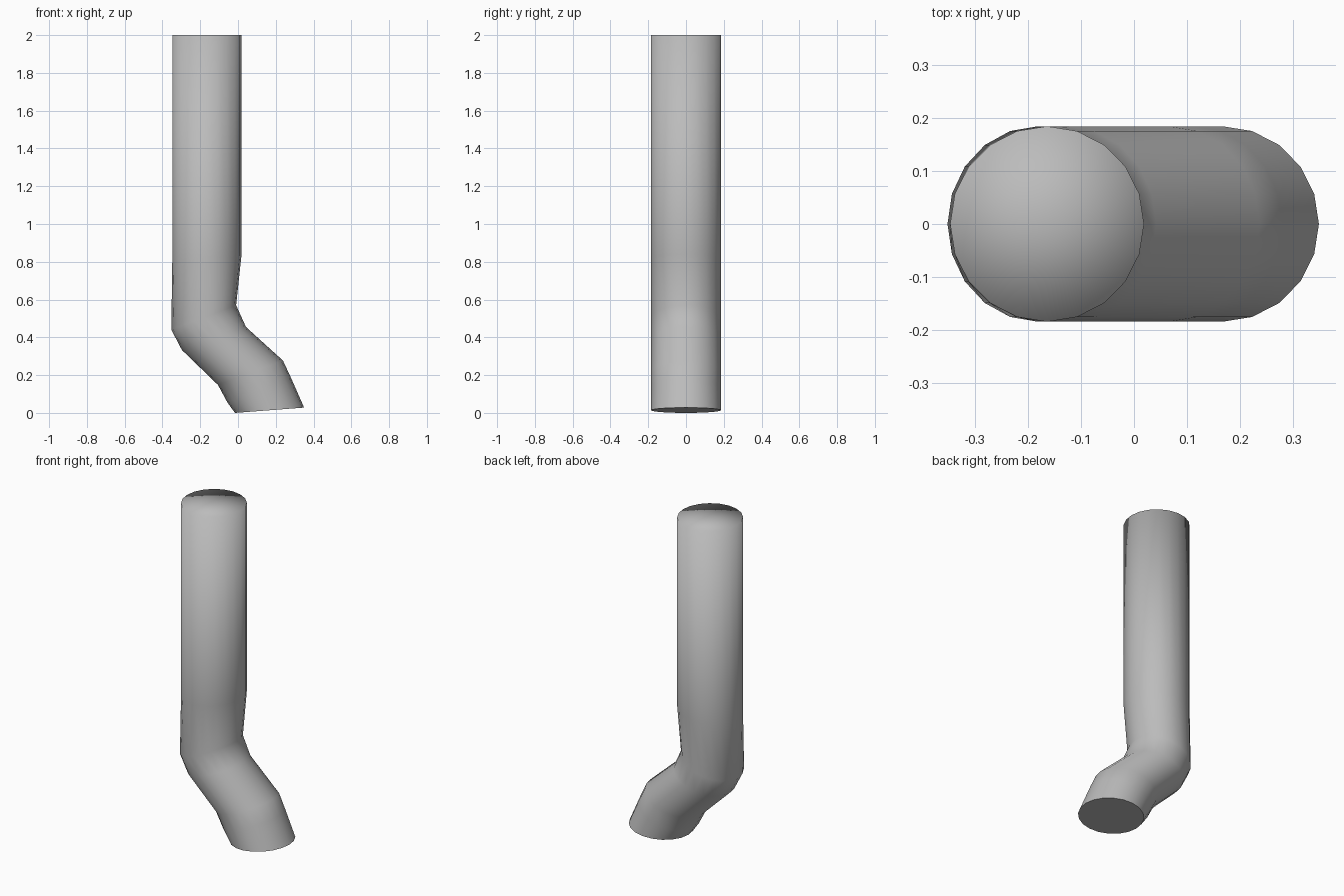
import bpy
import bmesh
import math
from mathutils import Vector

cube = bpy.data.objects.get("Cube")
if cube:
    bpy.data.objects.remove(cube, do_unlink=True)

SIDES = 20
RADIUS = 0.185

# Material
metal = bpy.data.materials.new("grey metal")
metal.use_nodes = True
grey = (0.5, 0.5, 0.5, 1)
metal.diffuse_color = grey
metal.node_tree.nodes["Principled BSDF"].inputs["Base Color"].default_value = grey

# Pipe cross-sections from top to bottom: left (x, z) and right (x, z) ends
sections = [
    ((-0.348, 2.0), (0.019, 2.0)),
    ((-0.348, 0.80), (0.019, 0.84)),
    ((-0.353, 0.44), (-0.01, 0.57)),
    ((-0.297, 0.333), (0.042, 0.455)),
    ((-0.106, 0.148), (0.238, 0.277)),
    ((-0.056, 0.055), (0.28, 0.187)),
    ((-0.016, 0.0), (0.35, 0.028)),
]


def add_ring(bm, start, end):
    a = Vector((start[0], 0, start[1]))
    b = Vector((end[0], 0, end[1]))
    centre, half = (a + b) / 2, (b - a) / 2
    ring = []
    for i in range(SIDES):
        t = math.tau * i / SIDES
        ring.append(bm.verts.new(centre + half * math.cos(t)
                                 + Vector((0, RADIUS * math.sin(t), 0))))
    return ring, centre


bm = bmesh.new()
rings = [add_ring(bm, *s) for s in sections]

# Pipe wall
for (upper, _), (lower, _) in zip(rings, rings[1:]):
    for i in range(SIDES):
        j = (i + 1) % SIDES
        bm.faces.new((upper[i], lower[i], lower[j], upper[j]))

# Softly shaded top cap
top, centre = rings[0]
hub = bm.verts.new(centre)
for i in range(SIDES):
    bm.faces.new((hub, top[i], top[(i + 1) % SIDES]))
for face in bm.faces:
    face.smooth = True

# Flat outlet cap with a crisp rim
outlet = bm.faces.new(rings[-1][0])
for edge in outlet.edges:
    edge.smooth = False

bmesh.ops.recalc_face_normals(bm, faces=bm.faces)
mesh = bpy.data.meshes.new("downspout_pipe")
bm.to_mesh(mesh)
bm.free()
mesh.materials.append(metal)
pipe = bpy.data.objects.new("downspout_pipe", mesh)
bpy.context.collection.objects.link(pipe)
